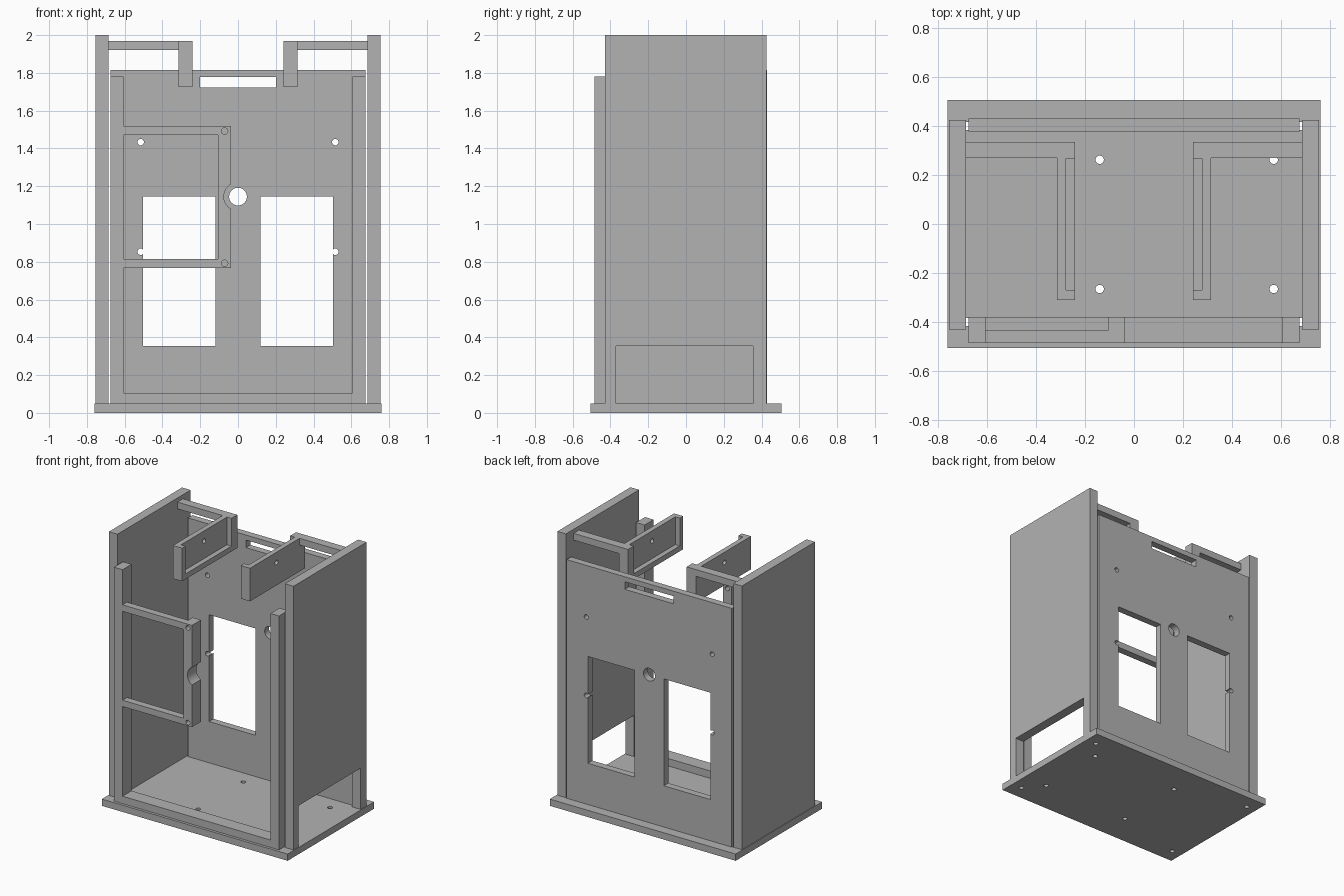
import bpy
import bmesh
from math import pi
from mathutils import Matrix, Vector

default = bpy.data.objects.get("Cube")
if default:
    bpy.data.objects.remove(default, do_unlink=True)

grey = bpy.data.materials.new("plain_grey")
grey.use_nodes = True
grey.diffuse_color = (0.45, 0.45, 0.45, 1)
grey.node_tree.nodes["Principled BSDF"].inputs["Base Color"].default_value = (0.45, 0.45, 0.45, 1)


def to_object(bm, name):
    mesh = bpy.data.meshes.new(name)
    bm.to_mesh(mesh)
    bm.free()
    mesh.materials.append(grey)
    obj = bpy.data.objects.new(name, mesh)
    bpy.context.collection.objects.link(obj)
    return obj


def box(name, x, y, z):
    """Block from (low, high) pairs on each axis."""
    lo, hi = (Vector(c) for c in zip(x, y, z))
    bm = bmesh.new()
    bmesh.ops.create_cube(bm, size=1)
    bmesh.ops.scale(bm, vec=hi - lo, verts=bm.verts)
    bmesh.ops.translate(bm, vec=(lo + hi) / 2, verts=bm.verts)
    return to_object(bm, name)


def drill(axis, centre, radius, depth=0.4):
    """Round cutter along one axis."""
    turn = {"X": Matrix.Rotation(pi / 2, 4, "Y"),
            "Y": Matrix.Rotation(pi / 2, 4, "X"),
            "Z": Matrix()}[axis]
    bm = bmesh.new()
    bmesh.ops.create_cone(bm, cap_ends=True, segments=32, radius1=radius, radius2=radius,
                          depth=depth, matrix=Matrix.Translation(centre) @ turn)
    return to_object(bm, "cutter")


def cut(obj, cutters):
    """Subtract the cutters, bake the result and drop the cutters."""
    for cutter in cutters:
        cutter.hide_render = True
        mod = obj.modifiers.new("cut", "BOOLEAN")
        mod.operation = "DIFFERENCE"
        mod.solver = "EXACT"
        mod.object = cutter
    graph = bpy.context.evaluated_depsgraph_get()
    baked = bpy.data.meshes.new_from_object(obj.evaluated_get(graph))
    obj.modifiers.clear()
    obj.data = baked
    for cutter in cutters:
        bpy.data.objects.remove(cutter, do_unlink=True)


def span(a, b, side):
    """Pair of x limits, mirrored for side -1."""
    return tuple(sorted((a * side, b * side)))


SIDES = (-1, 1)
FLOOR = 0.05
SCREW = 0.017

# Base plate with corner and inner screw holes
base = box("base_plate", (-0.76, 0.76), (-0.505, 0.505), (0, FLOOR))
spots = [(x, y) for x in (-0.68, 0.68) for y in (-0.4, 0.4)]
spots += [(x, y) for x in (-0.14, 0.57) for y in (-0.265, 0.262)]
cut(base, [drill("Z", (x, y, 0), SCREW) for x, y in spots])

# Side walls, the left one with a low opening
right_wall = box("right_wall", (-0.755, -0.685), (-0.43, 0.425), (FLOOR, 2))
left_wall = box("left_wall", (0.685, 0.755), (-0.43, 0.425), (FLOOR, 2))
cut(left_wall, [box("cutter", (0.6, 0.8), (-0.37, 0.355), (0, 0.355))])

# Back panel with windows, handle slot, centre hole and screw holes
back = box("back_panel", (-0.675, 0.675), (0.378, 0.43), (FLOOR, 1.815))
cutters = [box("cutter", (-0.2, 0.2), (0.3, 0.5), (1.722, 1.778)),
           drill("Y", (0, 0.4, 1.145), 0.047)]
for side in SIDES:
    cutters.append(box("cutter", span(0.12, 0.502, side), (0.3, 0.5), (0.355, 1.145)))
    cutters += [drill("Y", (0.515 * side, 0.4, z), SCREW) for z in (0.853, 1.433)]
cut(back, cutters)

# Open-topped front frame
FRONT, REAR, MID = -0.485, -0.38, -0.432
frame = box("front_frame", (-0.675, 0.675), (FRONT, REAR), (FLOOR, 1.78))
cut(frame, [box("cutter", (-0.605, 0.605), (-0.6, -0.3), (0.105, 2))])

# Mounting bracket on the frame: thin arms, deep end bar with a round notch
bracket = box("front_bracket", (-0.605, -0.037), (FRONT, REAR), (0.768, 1.52))
cutters = [box("cutter", (-0.7, -0.105), (-0.6, -0.3), (0.815, 1.472)),
           box("cutter", (-0.7, -0.105), (MID, -0.3), (0.7, 1.6)),
           drill("Y", (0, -0.43, 1.145), 0.075)]
cutters += [drill("Y", (-0.071, -0.43, z), SCREW) for z in (0.792, 1.492)]
cut(bracket, cutters)

# Hanging upper brackets: rail to the wall and a recessed plate
for side, label in zip(SIDES, ("right", "left")):
    box(label + "_upper_rail", span(0.315, 0.685, side), (0.27, 0.335), (1.92, 1.97))
    plate = box(label + "_upper_plate", span(0.24, 0.315, side), (-0.31, 0.335), (1.725, 1.97))
    cut(plate, [box("cutter", span(0.2, 0.277, side), (-0.27, 0.267), (1.765, 2.1)),
                drill("X", (0.3 * side, 0, 1.895), SCREW)])

# Crisp edges, smooth hole walls
bpy.ops.object.select_all(action="DESELECT")
for obj in bpy.context.collection.objects:
    if obj.type == "MESH" and grey.name in obj.data.materials:
        obj.select_set(True)
        bpy.context.view_layer.objects.active = obj
bpy.ops.object.shade_smooth_by_angle()
